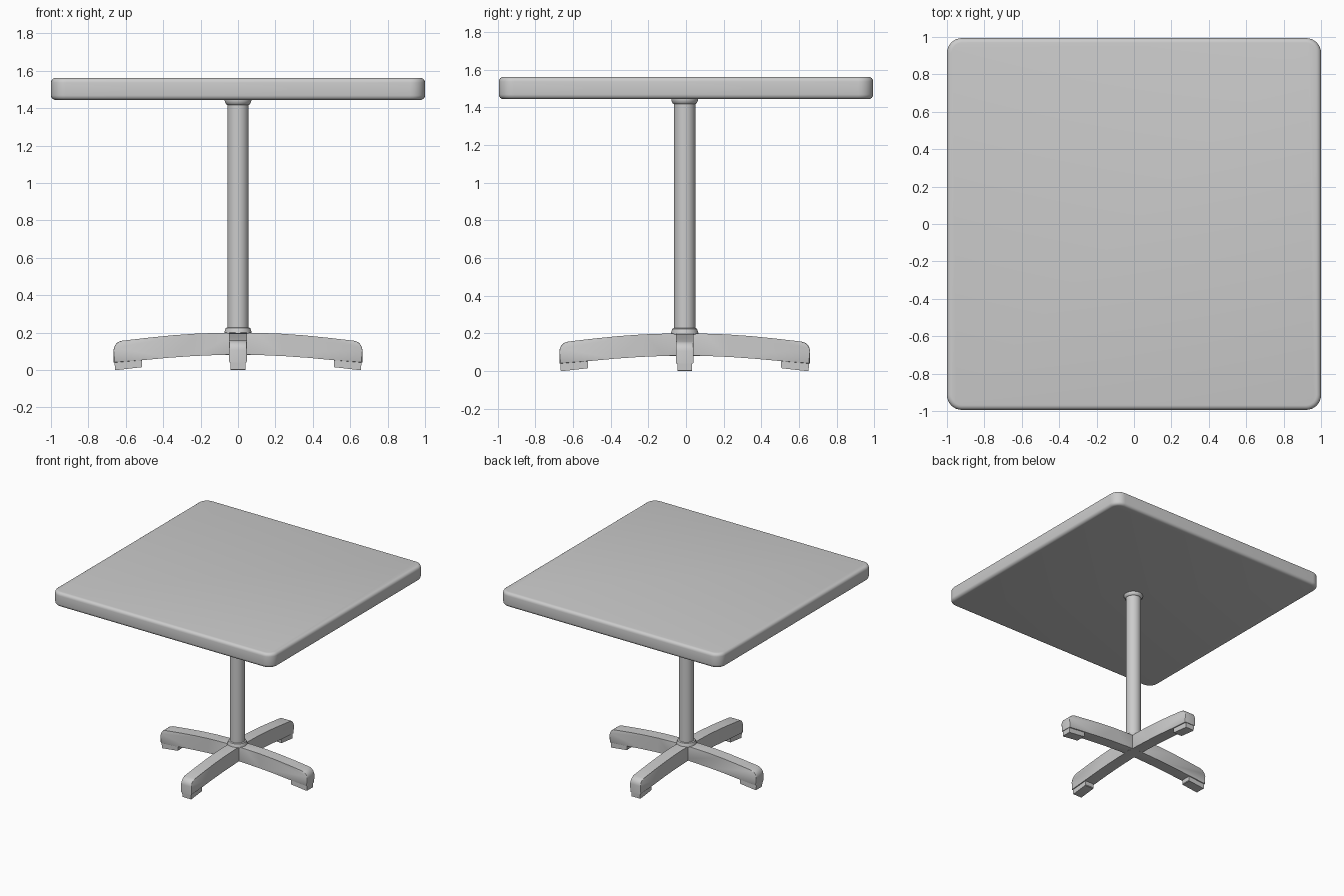
import bpy, bmesh, math
from mathutils import Matrix

if "Cube" in bpy.data.objects:
    bpy.data.objects.remove(bpy.data.objects["Cube"])

BASE_Y = -0.007  # pedestal sits slightly forward of the top's centre


def finish(name, bm, angle=35):
    bmesh.ops.recalc_face_normals(bm, faces=bm.faces)
    me = bpy.data.meshes.new(name)
    bm.to_mesh(me)
    bm.free()
    ob = bpy.data.objects.new(name, me)
    bpy.context.collection.objects.link(ob)
    bpy.ops.object.select_all(action='DESELECT')
    ob.select_set(True)
    bpy.context.view_layer.objects.active = ob
    bpy.ops.object.shade_smooth_by_angle(angle=math.radians(angle))
    return ob


def bevel(bm, edges, size, segs):
    bmesh.ops.bevel(bm, geom=edges, offset=size, segments=segs, profile=0.5,
                    affect='EDGES', clamp_overlap=True)


def lathe(name, profile, segs=40):
    """Closed solid of revolution from (radius, z) points."""
    bm = bmesh.new()
    rings = [[bm.verts.new((r * math.cos(2 * math.pi * i / segs),
                            BASE_Y + r * math.sin(2 * math.pi * i / segs), z))
              for i in range(segs)] for r, z in profile]
    for a, b in zip(rings, rings[1:]):
        for i in range(segs):
            j = (i + 1) % segs
            bm.faces.new((a[i], a[j], b[j], b[i]))
    bm.faces.new(rings[0][::-1])
    bm.faces.new(rings[-1])
    return finish(name, bm)


def extrude_profile(name, pts, width, angle, edge=0.0):
    """Side profile (x, z) given thickness, then turned about the column."""
    bm = bmesh.new()
    sides = [[bm.verts.new((x, s * width / 2, z)) for x, z in pts] for s in (-1, 1)]
    a, b = sides
    bm.faces.new(a)
    bm.faces.new(b[::-1])
    for i in range(len(pts)):
        j = (i + 1) % len(pts)
        bm.faces.new((a[i], b[i], b[j], a[j]))
    if edge:
        rim = [e for e in bm.edges if e.verts[0].co.y * e.verts[1].co.y > 0]
        bevel(bm, rim, edge, 2)
    bm.transform(Matrix.Translation((0, BASE_Y, 0)) @ Matrix.Rotation(angle, 4, 'Z'))
    return finish(name, bm)


# Table top: rounded corners, then softened rims
bm = bmesh.new()
bmesh.ops.create_cube(bm, size=1)
bm.transform(Matrix.Translation((0, 0, 1.503)) @ Matrix.Diagonal((2, 1.988, 0.118, 1)))
bevel(bm, [e for e in bm.edges if abs(e.verts[0].co.z - e.verts[1].co.z) > 0.05], 0.08, 8)
bevel(bm, [e for e in bm.edges if abs(e.verts[0].co.z - e.verts[1].co.z) < 0.01], 0.025, 4)
finish("table_top", bm)

# Column with top and bottom collars
lathe("column", [(0.057, 0.19), (0.057, 1.45)])
lathe("top_collar", [(0.058, 1.418), (0.064, 1.422), (0.071, 1.438), (0.071, 1.447)])
lathe("bottom_collar", [(0.074, 0.195), (0.073, 0.203), (0.066, 0.224), (0.058, 0.228)])
lathe("hub", [(0.055, 0.081), (0.057, 0.2)])

# Four arched legs with foot pads
r, cx, cz = 0.05, 0.615, 0.107
corner = [(cx + r * math.sin(t), cz + r * math.cos(t))
          for t in (math.radians(5 + 17 * k) for k in range(6))]
top = [(0.0, 0.201), (0.1, 0.199), (0.22, 0.195), (0.35, 0.186), (0.48, 0.173)]
under = [(0.665, 0.04), (0.5, 0.054), (0.37, 0.066), (0.24, 0.075), (0.1, 0.081), (0.0, 0.082)]
leg_profile = top + corner + under
pad_profile = [(0.512, 0.06), (0.66, 0.047), (0.658, 0.002), (0.65, 0.0), (0.516, 0.015), (0.512, 0.02)]
for i, side in enumerate(("right", "back", "left", "front")):
    extrude_profile(side + "_leg", leg_profile, 0.094, i * math.pi / 2, 0.006)
    extrude_profile(side + "_foot_pad", pad_profile, 0.078, i * math.pi / 2)
